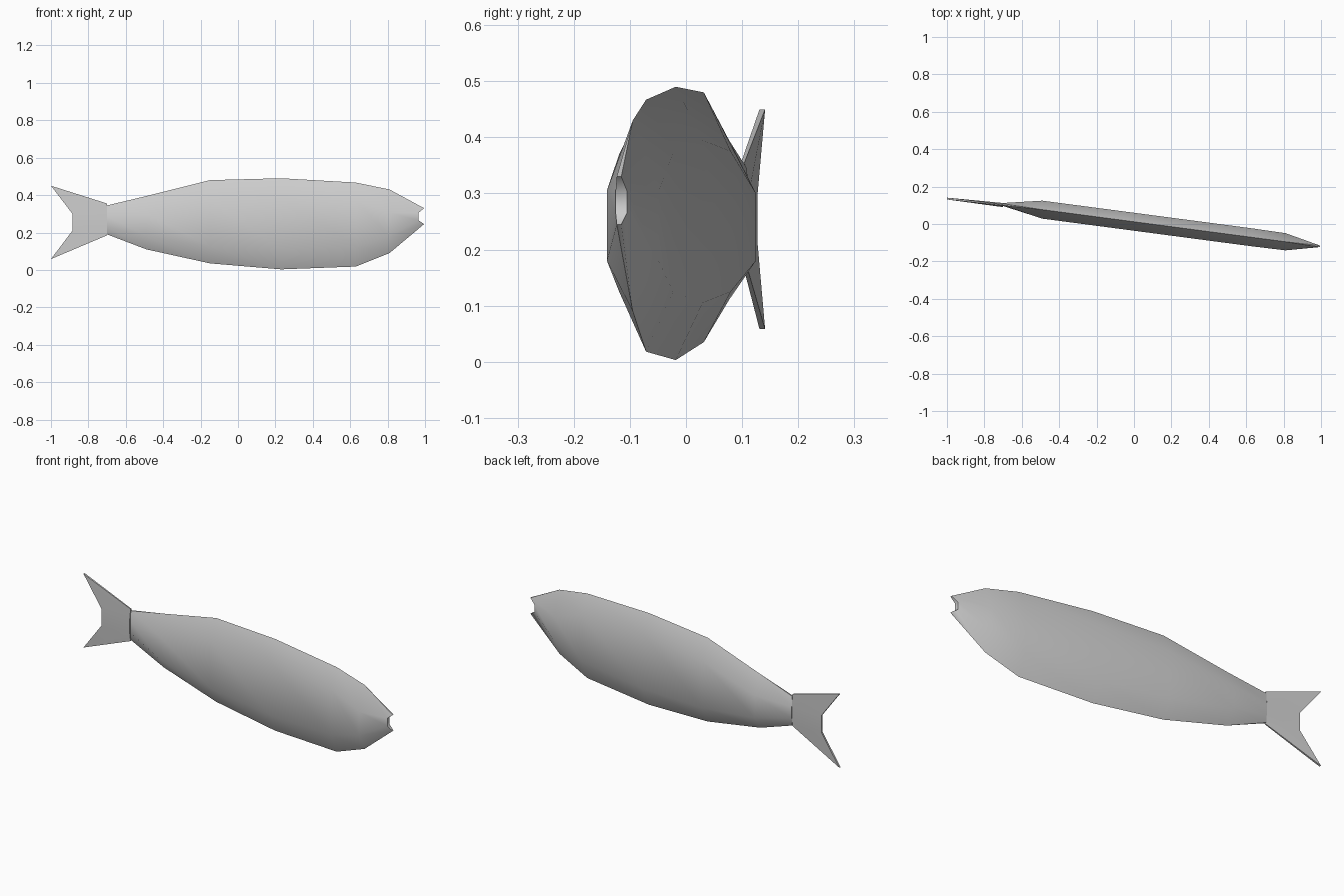
import bpy
import bmesh

cube = bpy.data.objects.get("Cube")
if cube:
    bpy.data.objects.remove(cube)

grey = bpy.data.materials.new("light_grey")
grey.use_nodes = True
colour = (0.6, 0.6, 0.6, 1)
grey.diffuse_color = colour
grey.node_tree.nodes["Principled BSDF"].inputs["Base Color"].default_value = colour


def loft(name, sections, centre):
    """Each section: x of edges, x of sides, four heights, half widths of sides and edges."""
    bm = bmesh.new()
    rings = []
    for x_edge, x_side, heights, side, edge in sections:
        xs = (x_edge, x_side, x_side, x_edge)
        widths = (edge, side, side, edge)
        rings.append([[bm.verts.new((x, centre(x) + s * w, z))
                       for x, w, z in zip(xs, widths, heights)] for s in (-1, 1)])
    for a, b in zip(rings, rings[1:]):
        loop_a, loop_b = (r[0] + r[1][::-1] for r in (a, b))
        for i in range(8):
            j = (i + 1) % 8
            bm.faces.new((loop_a[i], loop_a[j], loop_b[j], loop_b[i]))
    # close both ends with strips across the thickness
    for front, back in (rings[0], rings[-1]):
        for i in range(3):
            bm.faces.new((front[i], front[i + 1], back[i + 1], back[i]))
    bmesh.ops.remove_doubles(bm, verts=bm.verts, dist=0.0005)
    bmesh.ops.recalc_face_normals(bm, faces=bm.faces)
    mesh = bpy.data.meshes.new(name)
    bm.to_mesh(mesh)
    bm.free()
    mesh.materials.append(grey)
    obj = bpy.data.objects.new(name, mesh)
    bpy.context.collection.objects.link(obj)
    bpy.ops.object.select_all(action="DESELECT")
    obj.select_set(True)
    bpy.context.view_layer.objects.active = obj
    bpy.ops.object.shade_smooth_by_angle(angle=1.05)
    return obj


# Flat-sided body with sharp back and belly, ending in a notched mouth
loft("fish_body", [
    (-0.70, -0.70, (0.345, 0.29, 0.23, 0.19), 0.008, 0.004),
    (-0.49, -0.49, (0.395, 0.30, 0.18, 0.11), 0.048, 0),
    (-0.15, -0.15, (0.48, 0.375, 0.125, 0.035), 0.048, 0),
    (0.23, 0.23, (0.49, 0.395, 0.105, 0.003), 0.048, 0),
    (0.63, 0.63, (0.467, 0.37, 0.125, 0.018), 0.048, 0),
    (0.81, 0.81, (0.43, 0.305, 0.18, 0.09), 0.046, 0),
    (0.995, 0.965, (0.33, 0.305, 0.265, 0.245), 0.010, 0.004),
], lambda x: 0.012 - 0.132 * x)

# Forked tail fin
loft("tail_fin", [
    (-0.70, -0.70, (0.355, 0.30, 0.23, 0.185), 0.011, 0.003),
    (-1.0, -0.885, (0.45, 0.30, 0.21, 0.058), 0.005, 0.005),
], lambda x: 0.02 - 0.116 * x)
